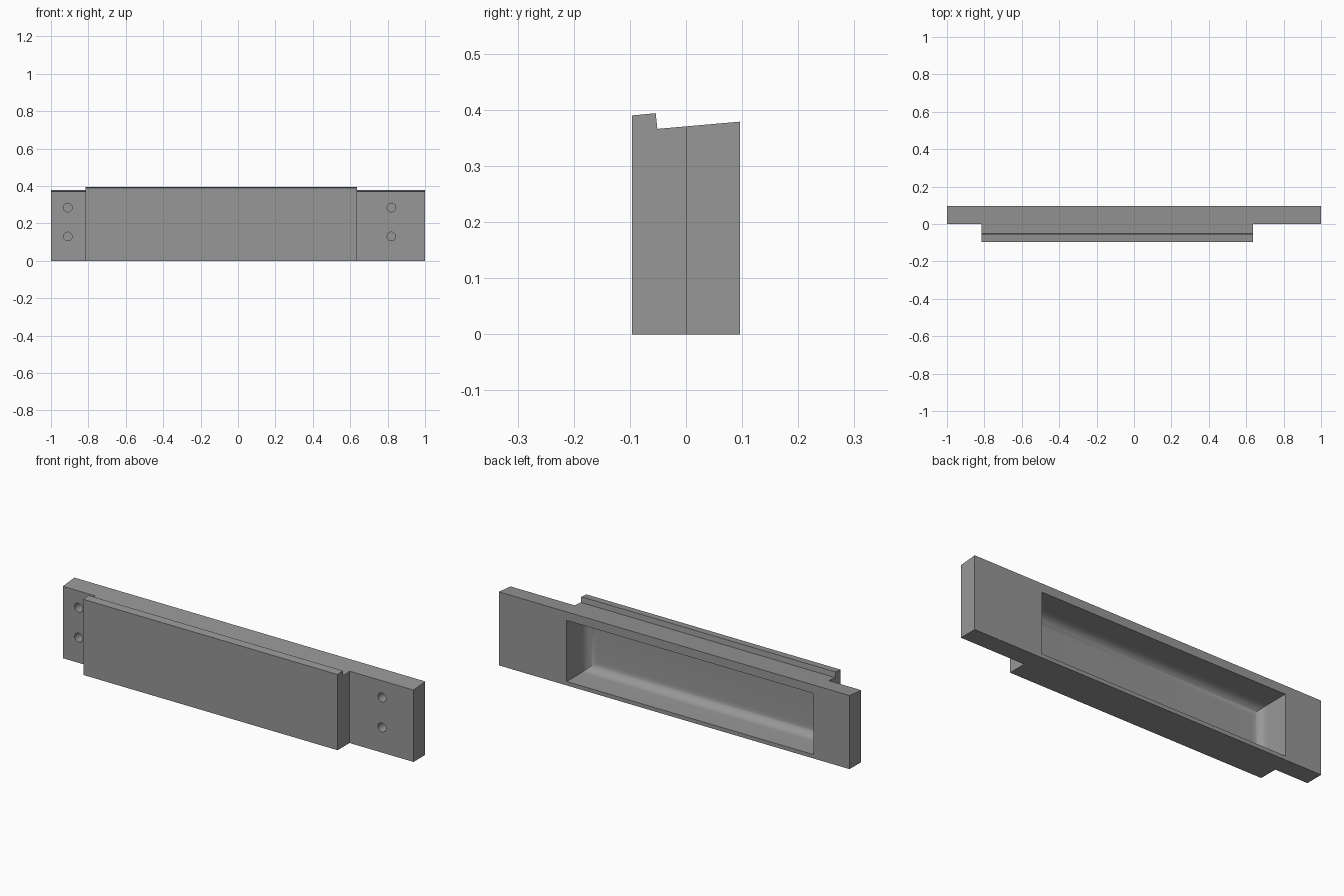
import bpy, bmesh, math
from mathutils import Vector

if "Cube" in bpy.data.objects:
    bpy.data.objects.remove(bpy.data.objects["Cube"])

grey = bpy.data.materials.new("mid grey")
grey.diffuse_color = (0.31, 0.31, 0.31, 1)
grey.use_nodes = True
grey.node_tree.nodes["Principled BSDF"].inputs["Base Color"].default_value = grey.diffuse_color


def skin(name, rings):
    """Closed solid from a list of equal-length rings of points."""
    bm = bmesh.new()
    rows = [[bm.verts.new(p) for p in ring] for ring in rings]
    for a, b in zip(rows, rows[1:]):
        n = len(a)
        for i in range(n):
            j = (i + 1) % n
            bm.faces.new((a[i], a[j], b[j], b[i]))
    bm.faces.new(rows[0])
    bm.faces.new(rows[-1])
    bmesh.ops.recalc_face_normals(bm, faces=bm.faces)
    mesh = bpy.data.meshes.new(name)
    bm.to_mesh(mesh)
    bm.free()
    mesh.materials.append(grey)
    ob = bpy.data.objects.new(name, mesh)
    bpy.context.collection.objects.link(ob)
    return ob


def cut(target, tool, operation):
    """Apply a boolean and discard the helper."""
    mod = target.modifiers.new("cut", 'BOOLEAN')
    mod.operation = operation
    mod.solver = 'EXACT'
    mod.object = tool
    tool.hide_render = True
    bpy.context.view_layer.objects.active = target
    bpy.ops.object.modifier_apply(modifier=mod.name)
    bpy.data.objects.remove(tool, do_unlink=True)


# Stepped footprint: long mounting plate with the panel standing in front
FRONT, STEP, BACK = -0.096, 0.001, 0.096
foot = [(-1, BACK), (-1, STEP), (-0.815, STEP), (-0.815, FRONT),
        (0.635, FRONT), (0.635, STEP), (1, STEP), (1, BACK)]
body = skin("drawer_panel", [[(x, y, z) for x, y in foot] for z in (-0.1, 0.6)])

# Side profile: sloping top with a raised front lip
side = [(-0.2, 0), (-0.2, 0.380), (-0.054, 0.394), (-0.051, 0.366),
        (0.2, 0.388), (0.2, 0)]
cut(body, skin("side_profile", [[(x, y, z) for y, z in side] for x in (-1.2, 1.2)]),
    'INTERSECT')

# Rear pocket with rounded floor edges
X0, X1, Z0, Z1, FLOOR, R = -0.793, 0.613, 0.02, 0.335, -0.075, 0.05


def pocket_ring(y, inset):
    return [(X0 + inset, y, Z0 + inset), (X1 - inset, y, Z0 + inset),
            (X1 - inset, y, Z1 - inset), (X0 + inset, y, Z1 - inset)]


rings = [pocket_ring(0.2, 0)]
for i in range(13):
    a = math.pi / 2 * i / 12
    rings.append(pocket_ring(FLOOR + R * (1 - math.sin(a)), R * (1 - math.cos(a))))
cut(body, skin("pocket_tool", rings), 'DIFFERENCE')

# Blind screw holes in both ends of the plate
for x in (-0.91, 0.82):
    for z in (0.13, 0.284):
        hole = [[(x + 0.023 * math.cos(t * math.tau / 32), y,
                  z + 0.023 * math.sin(t * math.tau / 32)) for t in range(32)]
                for y in (-0.05, 0.071)]
        cut(body, skin("hole_tool", hole), 'DIFFERENCE')

# Smooth the rounded surfaces, keep the corners crisp
bpy.ops.object.select_all(action='DESELECT')
body.select_set(True)
bpy.context.view_layer.objects.active = body
bpy.ops.object.shade_smooth_by_angle(angle=math.radians(30))
